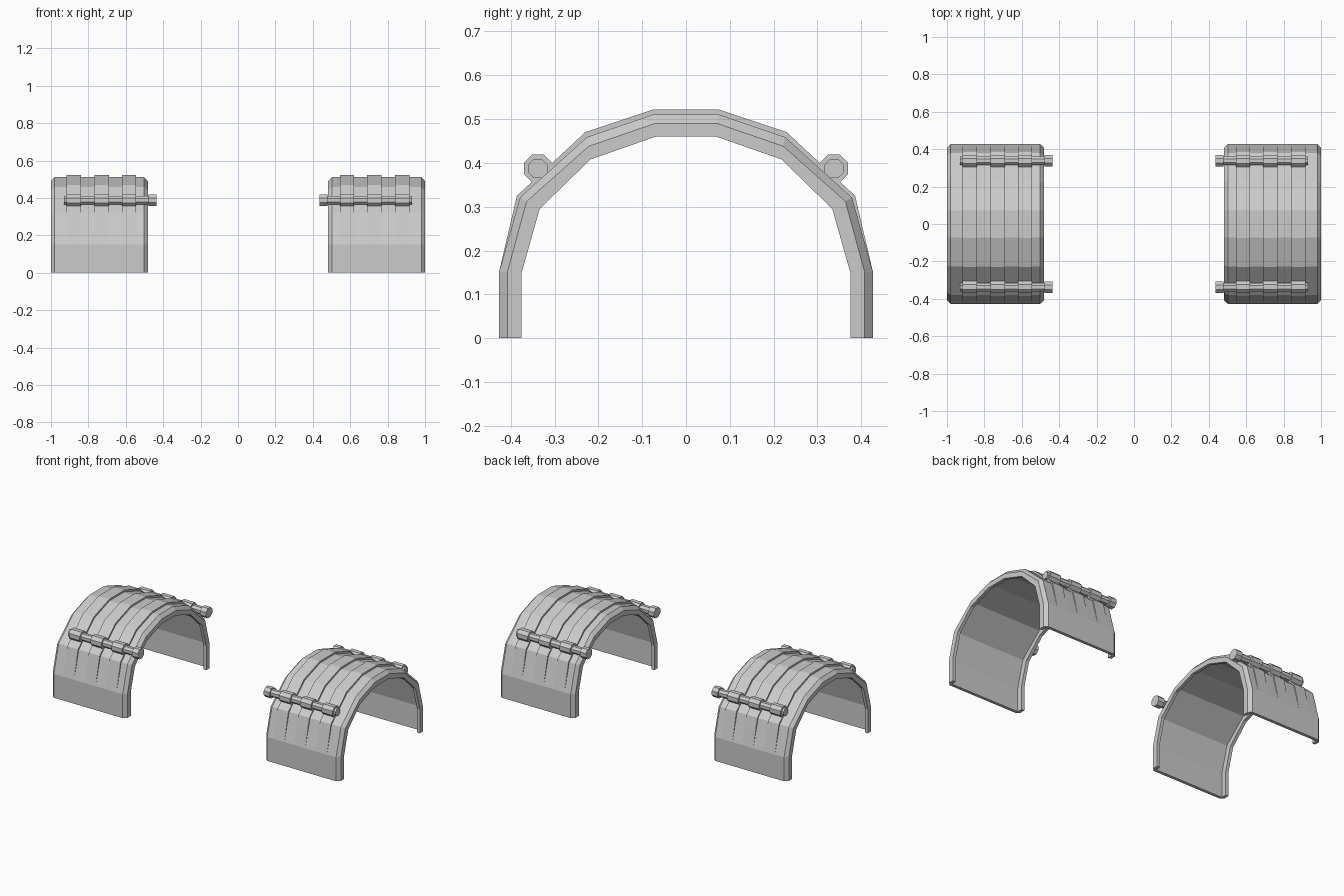
import bpy
import bmesh
import math
from mathutils import Matrix

if "Cube" in bpy.data.objects:
    bpy.data.objects.remove(bpy.data.objects["Cube"])

# Half arch profiles (y, z), from the foot to the crown
SKIN = [(0.427, 0), (0.427, 0.15), (0.379, 0.321), (0.226, 0.459), (0.073, 0.511)]
LINING = [(0.408, 0), (0.408, 0.15), (0.364, 0.312), (0.222, 0.438), (0.071, 0.49)]
RIM = [(0.375, 0), (0.375, 0.15), (0.334, 0.295), (0.218, 0.408), (0.069, 0.46)]
RIB = [(0.427, 0.15), (0.386, 0.325), (0.23, 0.47), (0.074, 0.522)]

X_IN, X_OUT, EDGE = 0.482, 1.0, 0.02
RIB_CENTRES = (0.583, 0.728, 0.878)
RIB_WIDTH = 0.076
PIN_Y, PIN_Z = 0.338, 0.387


def full_arch(half):
    """Mirror a half profile into a whole arch running front to back."""
    return [(-y, z) for y, z in half] + half[::-1]


def finish(bm, name):
    bmesh.ops.recalc_face_normals(bm, faces=bm.faces)
    mesh = bpy.data.meshes.new(name)
    bm.to_mesh(mesh)
    bm.free()
    obj = bpy.data.objects.new(name, mesh)
    bpy.context.collection.objects.link(obj)
    return obj


def sweep(name, section):
    """Loft a closed section of (x, half profile) pairs along the arch."""
    bm = bmesh.new()
    rails = [[bm.verts.new((x, y, z)) for y, z in full_arch(half)]
             for x, half in section]
    for a, b in zip(rails, rails[1:] + rails[:1]):
        for i in range(len(a) - 1):
            bm.faces.new((a[i], a[i + 1], b[i + 1], b[i]))
    for end in (0, -1):
        bm.faces.new([rail[end] for rail in rails])
    return finish(bm, name)


def barrel(name, x0, x1, y, apothem):
    """Eight-sided cylinder along x, flat side up."""
    bm = bmesh.new()
    radius = apothem / math.cos(math.pi / 8)
    bmesh.ops.create_cone(bm, cap_ends=True, segments=8, radius1=radius,
                          radius2=radius, depth=x1 - x0)
    turn = Matrix.Rotation(math.pi / 2, 4, 'Y') @ Matrix.Rotation(math.pi / 8, 4, 'Z')
    bm.transform(Matrix.Translation(((x0 + x1) / 2, y, PIN_Z)) @ turn)
    return finish(bm, name)


def mirrored_copy(obj, name):
    bm = bmesh.new()
    bm.from_mesh(obj.data)
    bm.transform(Matrix.Scale(-1, 4, (1, 0, 0)))
    finish(bm, name)


parts = []

# Thin shell with chamfered edges and inward rims
parts.append(sweep("fender_shell", [
    (X_IN, RIM), (X_IN, LINING), (X_IN + EDGE, SKIN),
    (X_OUT - EDGE, SKIN), (X_OUT, LINING), (X_OUT, RIM),
    (X_OUT - EDGE, RIM), (X_OUT - EDGE, LINING),
    (X_IN + EDGE, LINING), (X_IN + EDGE, RIM)]))

# Raised ribs fading into the shell at the feet
for n, x in enumerate(RIB_CENTRES, 1):
    lo, hi = x - RIB_WIDTH / 2, x + RIB_WIDTH / 2
    base = LINING[1:]
    parts.append(sweep(f"rib_{n}", [(lo, base), (lo, RIB), (hi, RIB), (hi, base)]))

# Hinge pins with a head, and a knuckle on every rib
for side, y in (("front", -PIN_Y), ("back", PIN_Y)):
    parts.append(barrel(f"{side}_pin", 0.47, 0.93, y, 0.022))
    parts.append(barrel(f"{side}_pin_head", 0.437, 0.478, y, 0.031))
    for n, x in enumerate(RIB_CENTRES, 1):
        parts.append(barrel(f"{side}_knuckle_{n}", x - RIB_WIDTH / 2,
                            x + RIB_WIDTH / 2, y, 0.032))

# Matching fender on the other side
for part in parts:
    name = part.name
    part.name = "left_" + name
    mirrored_copy(part, "right_" + name)
